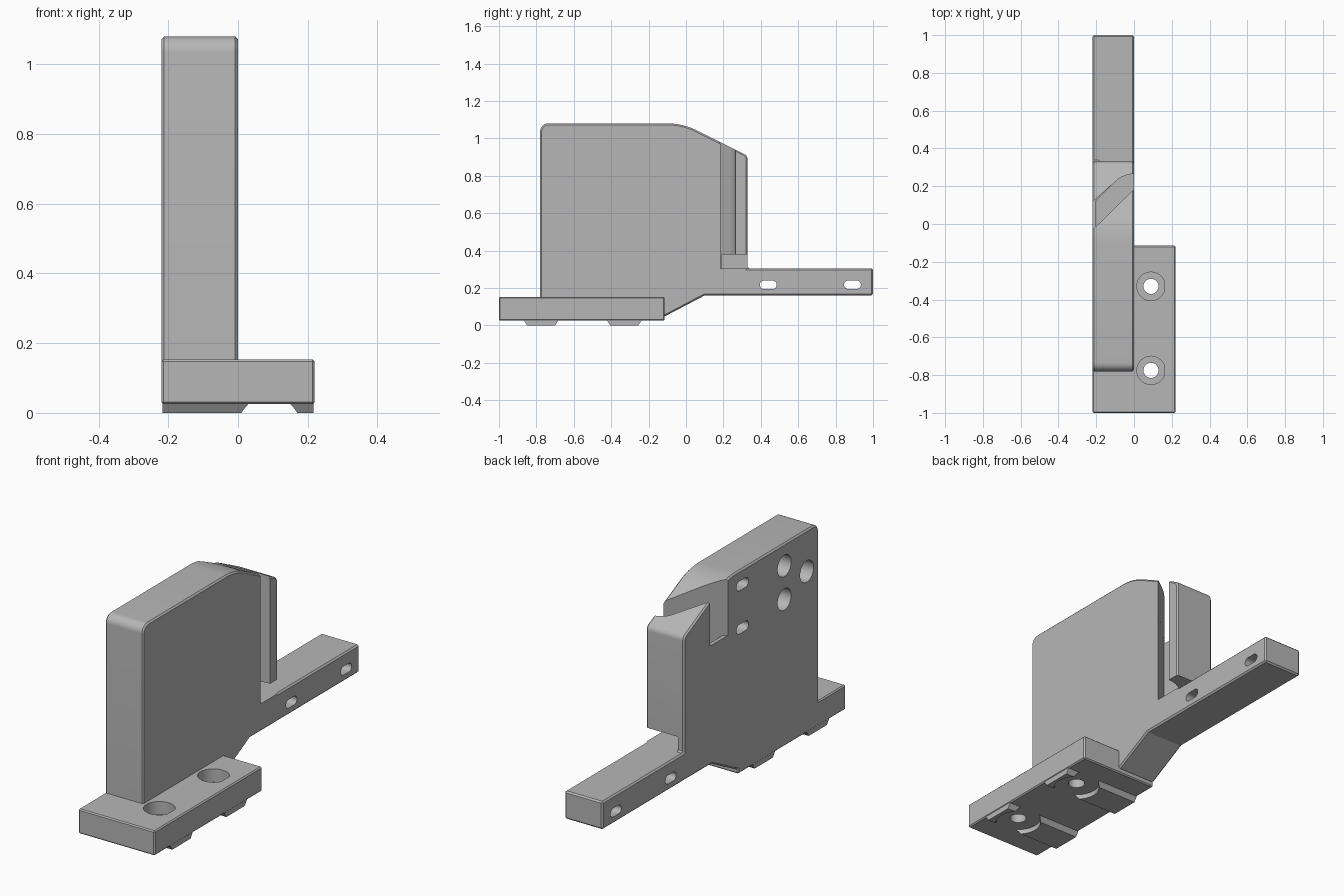
import bpy, bmesh, math
from mathutils import Matrix

if "Cube" in bpy.data.objects:
    bpy.data.objects.remove(bpy.data.objects["Cube"])

grey = bpy.data.materials.new("matte grey")
grey.use_nodes = True
grey.diffuse_color = (0.47, 0.47, 0.47, 1)
grey.node_tree.nodes["Principled BSDF"].inputs["Base Color"].default_value = (0.47, 0.47, 0.47, 1)

LEFT, RIGHT = -0.22, 0.22


def prism(name, outline, axis, low, high, bevel=0):
    """Extrude a closed outline along x (outline is y,z) or z (outline is x,y)."""
    bm = bmesh.new()
    place = (lambda a, b: (low, a, b)) if axis == "x" else (lambda a, b: (a, b, low))
    face = bm.faces.new([bm.verts.new(place(a, b)) for a, b in outline])
    top = bmesh.ops.extrude_face_region(bm, geom=[face])["geom"]
    shift = (high - low, 0, 0) if axis == "x" else (0, 0, high - low)
    bmesh.ops.translate(bm, vec=shift, verts=[v for v in top if isinstance(v, bmesh.types.BMVert)])
    bmesh.ops.recalc_face_normals(bm, faces=bm.faces)
    if bevel:
        sharp = [e for e in bm.edges if e.calc_face_angle(0) > math.radians(35)]
        bmesh.ops.bevel(bm, geom=sharp, offset=bevel, segments=1, affect="EDGES", profile=0.5)
    mesh = bpy.data.meshes.new(name)
    bm.to_mesh(mesh)
    bm.free()
    mesh.materials.append(grey)
    obj = bpy.data.objects.new(name, mesh)
    bpy.context.collection.objects.link(obj)
    return obj


def rect(a0, a1, b0, b1):
    return [(a0, b0), (a1, b0), (a1, b1), (a0, b1)]


def arc(ca, cb, r, start, end, steps):
    angles = [math.radians(start + (end - start) * i / steps) for i in range(steps + 1)]
    return [(ca + r * math.cos(t), cb + r * math.sin(t)) for t in angles]


def circle(ca, cb, r):
    return arc(ca, cb, r, 0, 352.5, 47)


def oblong(ca, cb, length, height):
    r = height / 2
    d = length / 2 - r
    return arc(ca + d, cb, r, -90, 90, 10) + arc(ca - d, cb, r, 90, 270, 10)


def combine(target, others, operation):
    """Bake a boolean with each helper, then remove the helper."""
    for other in others:
        other.hide_render = True
        mod = target.modifiers.new("boolean", "BOOLEAN")
        mod.object, mod.operation, mod.solver = other, operation, "EXACT"
        bpy.context.view_layer.update()
        baked = bpy.data.meshes.new_from_object(
            target.evaluated_get(bpy.context.evaluated_depsgraph_get()))
        target.modifiers.clear()
        target.data = baked
        bpy.data.objects.remove(other)


# Upright body with sloped rear top, sloped underside and long rear arm
outline = [(-0.78, 0.06), (-0.11, 0.05), (0.1, 0.16), (1, 0.16), (1, 0.305), (0.33, 0.305)]
outline += arc(0.295, 0.885, 0.035, 0, 64, 5)
outline += arc(-0.1, 0.73, 0.35, 64, 90, 8)
outline += arc(-0.735, 1.035, 0.045, 90, 180, 8)
body = prism("upright_body", outline, "x", LEFT, 0, 0.008)

# Diagonal slot: open right through above, closed by a thin side wall below
hook = arc(0.0, 0.125, 0.14, 90, 135, 8)
upper = [(-0.24, -0.051), (0.02, 0.204), (0.02, 0.265)] + hook + [(-0.24, 0.1)]
lower = [(-0.2, -0.012), (0.02, 0.204), (0.02, 0.265)] + hook + [(-0.2, 0.125)]
cuts = [
    prism("slot_upper", upper, "z", 0.78, 1.3),
    prism("slot_lower", lower, "z", 0.305, 0.8),
    # Gap beneath the rear post
    prism("post_gap", rect(-0.185, 0.02, 0.19, 0.36), "z", 0.305, 0.38),
]

# Blind round sockets and oblong sockets on the flat side
for y, z in [(-0.68, 0.865), (-0.495, 0.965), (-0.495, 0.79)]:
    cuts.append(prism("round_socket", circle(y, z, 0.056), "x", LEFT - 0.02, LEFT + 0.13))
for z in (1.0, 0.775):
    cuts.append(prism("oblong_socket", oblong(-0.15, z, 0.1, 0.05), "x", LEFT - 0.02, LEFT + 0.13))

# Through slots in the arm
for y in (0.44, 0.89):
    cuts.append(prism("arm_slot", oblong(y, 0.217, 0.09, 0.045), "x", LEFT - 0.05, 0.05))
combine(body, cuts, "DIFFERENCE")

# Base plate with two counterbored screw holes and split locating feet
base = prism("base_plate", rect(-1, -0.115, 0.025, 0.153), "x", LEFT, RIGHT, 0.006)
HOLE_X = 0.09
for y in (-0.775, -0.33):
    foot = prism("foot", [(y - 0.095, 0.03), (y - 0.075, 0), (y + 0.075, 0), (y + 0.095, 0.03)],
                 "x", LEFT + 0.003, RIGHT - 0.003)
    combine(foot, [prism("foot_relief", circle(HOLE_X, y, 0.11), "z", -0.05, 0.05)], "DIFFERENCE")
    combine(base, [foot], "UNION")
    bore = arc(HOLE_X, y, 0.075, 25, 335, 40)
    combine(base, [prism("screw_hole", circle(HOLE_X, y, 0.04), "z", -0.1, 0.3),
                   prism("counterbore", bore, "z", 0.085, 0.3)], "DIFFERENCE")

# Smooth the round surfaces, keep the machined edges crisp
for obj in (body, base):
    bpy.ops.object.select_all(action="DESELECT")
    obj.select_set(True)
    bpy.context.view_layer.objects.active = obj
    bpy.ops.object.shade_smooth_by_angle(angle=math.radians(25))
